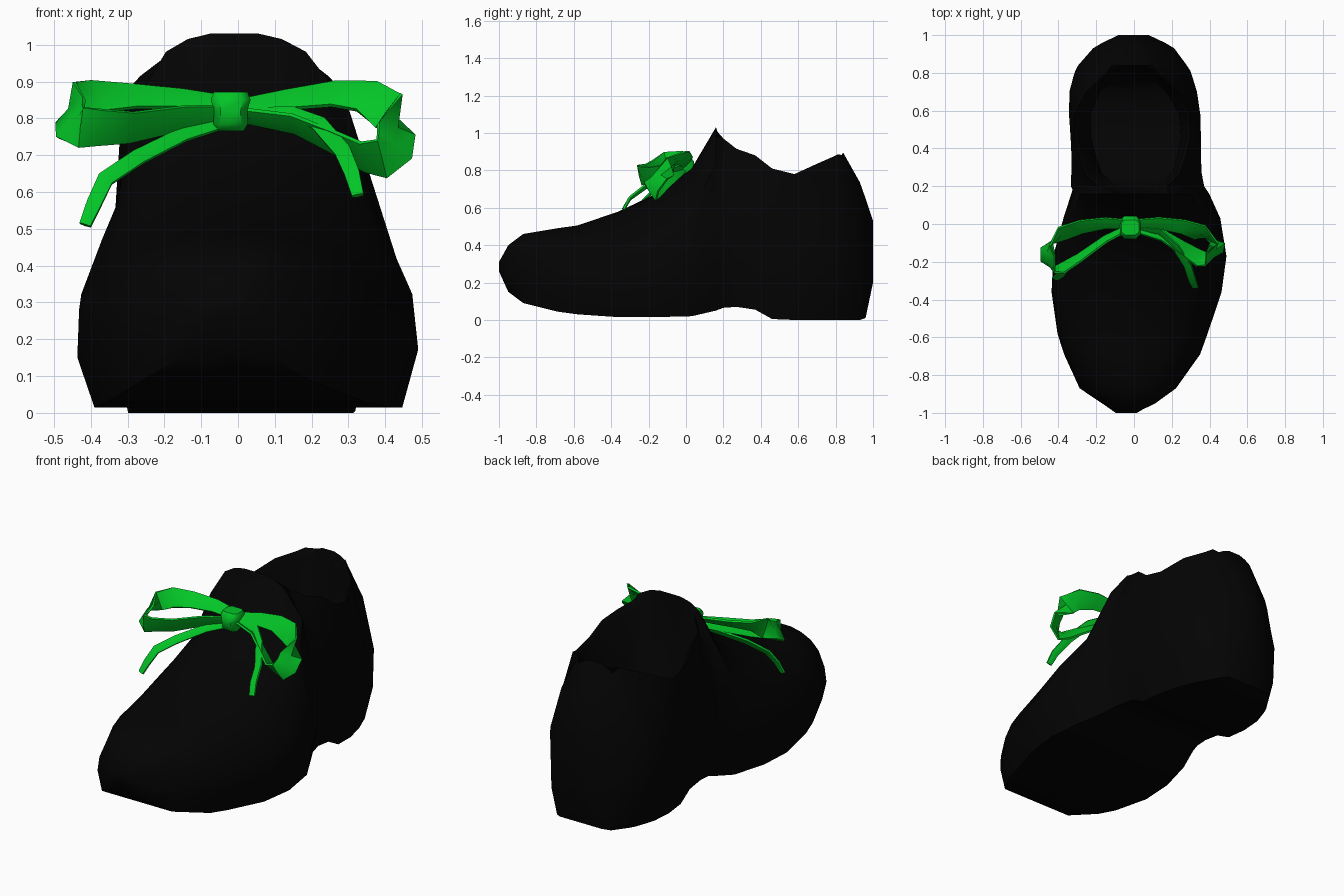
import bpy, bmesh
from mathutils import Vector

if "Cube" in bpy.data.objects:
    bpy.data.objects.remove(bpy.data.objects["Cube"])


def material(name, rgb):
    m = bpy.data.materials.new(name)
    m.use_nodes = True
    m.diffuse_color = (*rgb, 1)
    m.node_tree.nodes["Principled BSDF"].inputs["Base Color"].default_value = (*rgb, 1)
    return m


BLACK = material("black leather", (0.001, 0.001, 0.001))
GREEN = material("green ribbon", (0.001, 0.56, 0.02))


def loft(name, rings, mat, angle):
    """Skin a list of equal closed rings and cap both ends."""
    bm = bmesh.new()
    rows = [[bm.verts.new(p) for p in ring] for ring in rings]
    n = len(rows[0])
    for a, b in zip(rows, rows[1:]):
        for i in range(n):
            j = (i + 1) % n
            bm.faces.new((a[i], a[j], b[j], b[i]))
    bm.faces.new(rows[0])
    bm.faces.new(rows[-1])
    bmesh.ops.recalc_face_normals(bm, faces=bm.faces)
    me = bpy.data.meshes.new(name)
    bm.to_mesh(me)
    bm.free()
    ob = bpy.data.objects.new(name, me)
    bpy.context.collection.objects.link(ob)
    me.materials.append(mat)
    bpy.ops.object.select_all(action="DESELECT")
    ob.select_set(True)
    bpy.context.view_layer.objects.active = ob
    bpy.ops.object.shade_smooth_by_angle(angle=angle)


# Half cross-sections: (share of half width, share of height), sole to crown
TOE = [(0, 0), (.88, 0), (1, .3), (.97, .52), (.85, .75), (.68, .88), (.45, .96), (.2, 1), (0, 1)]
VAMP = [(0, 0), (.9, 0), (1, .24), (.98, .47), (.83, .7), (.65, .84), (.45, .93), (.2, .99), (0, 1)]
TONGUE = [(0, 0), (.88, 0), (1, .2), (.93, .52), (.8, .8), (.52, .95), (.35, .985), (.18, 1), (0, 1)]
HEEL = [(0, 0), (.8, 0), (.97, .2), (1, .45), (.76, .76), (.38, .96), (.26, .985), (.13, 1), (0, 1)]


def collar(rim, floor, sole=.88):
    """Cross-section whose top dips into the foot opening."""
    return [(0, 0), (sole, 0), (.98, .22), (1, .48), (.57 + .42 * rim, .78), (rim, 1),
            (rim - .07, .95), (rim - .2, floor), (0, floor)]


# Stations along the shoe: y, right edge, left edge, bottom, top, section
STATIONS = [
    (-1, -.1, 0, .26, .31, TOE),
    (-.95, -.17, .11, .15, .40, TOE),
    (-.87, -.29, .22, .09, .46, TOE),
    (-.69, -.37, .35, .045, .49, TOE),
    (-.58, -.405, .39, .03, .505, TOE),
    (-.36, -.435, .465, .015, .58, VAMP),
    (-.17, -.425, .492, .015, .67, VAMP),
    (.03, -.37, .46, .02, .81, VAMP),
    (.16, -.33, .40, .05, 1.03, TONGUE),
    (.2, -.325, .38, .065, .97, collar(.52, .5)),
    (.27, -.325, .365, .07, .915, collar(.74, .42)),
    (.37, -.325, .36, .055, .88, collar(.84, .4)),
    (.46, -.33, .36, .005, .81, collar(.89, .42)),
    (.58, -.34, .355, 0, .78, collar(.88, .43)),
    (.7, -.34, .335, 0, .835, collar(.72, .42, .85)),
    (.78, -.32, .31, 0, .87, collar(.5, .5, .82)),
    (.81, -.31, .3, 0, .885, collar(.42, .8, .81)),
    (.84, -.295, .28, 0, .895, HEEL),
    (.93, -.215, .215, 0, .735, HEEL),
    (.96, -.165, .165, .01, .65, HEEL),
    (1, -.08, .08, .2, .53, HEEL),
]
CROWN_X = -.01  # the top of every section leans to this line
rings = []
for y, x0, x1, z0, z1, section in STATIONS:
    c, w, h = (x0 + x1) / 2, (x1 - x0) / 2, z1 - z0

    def point(u, v):
        return (c + (CROWN_X - c) * v * v + w * u, y, z0 + h * v)

    rings.append([point(u, v) for u, v in section]
                 + [point(-u, v) for u, v in section[-2:0:-1]])
loft("shoe_body", rings, BLACK, 0.8)


def ribbon(name, points, ups, w_end, w_mid, thick=.018):
    """Sweep a flat strip along a path, turning through the given up directions."""
    pts = [Vector(p) for p in points]
    last = len(pts) - 1
    out = []
    for i, p in enumerate(pts):
        t = (pts[min(i + 1, last)] - pts[max(i - 1, 0)]).normalized()
        f = i / last * (len(ups) - 1)
        k = min(int(f), len(ups) - 2)
        up = Vector(ups[k]).lerp(Vector(ups[k + 1]), f - k)
        side = (up - t * up.dot(t)).normalized()
        nrm = t.cross(side)
        grow = min(1, 3.5 * min(i, last - i) / last)
        w = (w_end + (w_mid - w_end) * grow) / 2
        out.append([p + side * w * a + nrm * thick / 2 * b
                    for a, b in ((-1, -.6), (0, -1), (1, -.6), (1, .6), (0, 1), (-1, .6))])
    loft(name, out, GREEN, 0.9)


# Bow loops: tilted back on top, flaring out at the bend, tucked under below
def loop_ups(sign, under):
    return [(0, .75, .65), (0, .75, .65), (-.7 * sign, 0, .7), under, under]


ribbon("bow_loop_left", [
    (.0, .0, .83), (.13, .005, .85), (.26, -.015, .867), (.35, -.045, .86), (.41, -.085, .82),
    (.43, -.13, .77), (.425, -.165, .725), (.39, -.19, .69), (.34, -.18, .695),
    (.26, -.13, .735), (.15, -.06, .785), (.0, -.02, .81)],
    loop_ups(1, (0, -.8, .6)), .055, .12)
ribbon("bow_loop_right", [
    (-.03, .0, .84), (-.15, .005, .853), (-.28, -.015, .86), (-.38, -.05, .86), (-.435, -.1, .845),
    (-.455, -.15, .82), (-.455, -.205, .79), (-.425, -.245, .775), (-.38, -.235, .775),
    (-.29, -.18, .775), (-.15, -.08, .8), (-.03, -.02, .81)],
    loop_ups(-1, (0, -.5, .85)), .055, .112)

# Loose ribbon tails
ribbon("bow_tail_left", [
    (.0, -.02, .81), (.14, -.04, .815), (.22, -.12, .785), (.285, -.22, .71),
    (.31, -.3, .65), (.325, -.335, .59)], [(.6, .4, .7)] * 2, .032, .045)
ribbon("bow_tail_right", [
    (-.03, -.02, .79), (-.15, -.08, .755), (-.27, -.17, .695), (-.36, -.23, .635),
    (-.39, -.27, .57), (-.415, -.29, .51)], [(-.6, .4, .7)] * 2, .032, .045)

# Knot, pinched at the waist
knot = []
for z, w, d in ((.765, .035, .035), (.785, .047, .055), (.82, .045, .062), (.85, .054, .06), (.872, .046, .04)):
    knot.append([(-.02 + w * a, -.018 + d * b, z) for a, b in
                 ((-1, -.6), (-.6, -1), (.6, -1), (1, -.6), (1, .6), (.6, 1), (-.6, 1), (-1, .6))])
loft("bow_knot", knot, GREEN, 0.8)
